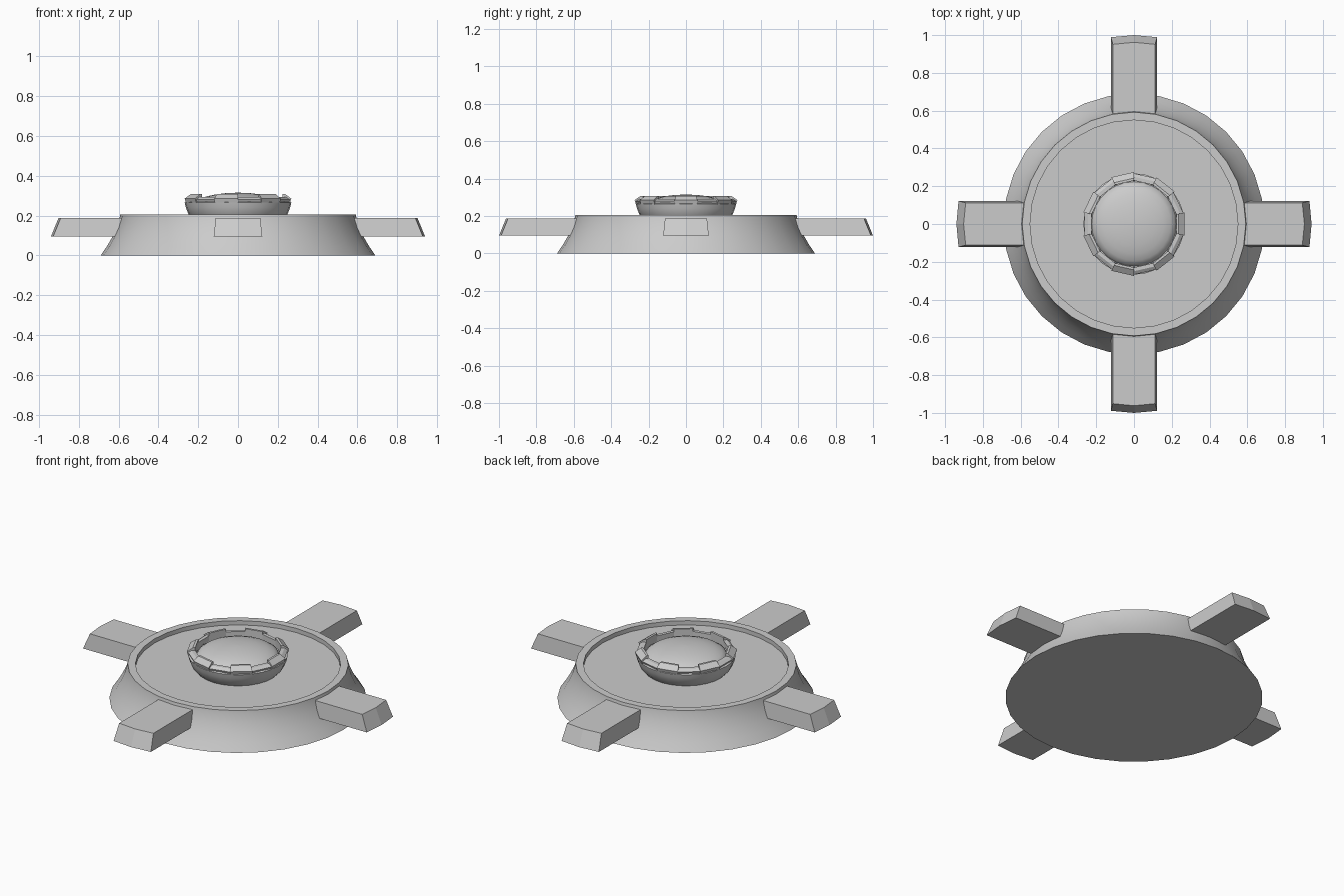
import bpy, math

if "Cube" in bpy.data.objects:
    bpy.data.objects.remove(bpy.data.objects["Cube"])


def make(name, verts, faces, smooth=None):
    me = bpy.data.meshes.new(name)
    me.from_pydata(verts, [], faces)
    ob = bpy.data.objects.new(name, me)
    bpy.context.collection.objects.link(ob)
    bpy.ops.object.select_all(action='DESELECT')
    ob.select_set(True)
    bpy.context.view_layer.objects.active = ob
    bpy.ops.object.mode_set(mode='EDIT')
    bpy.ops.mesh.select_all(action='SELECT')
    bpy.ops.mesh.normals_make_consistent(inside=False)
    bpy.ops.object.mode_set(mode='OBJECT')
    if smooth:
        bpy.ops.object.shade_smooth_by_angle(angle=math.radians(smooth))
    return ob


def lathe(name, profile, n, smooth=30):
    """Revolve (radius, z) points around z, closing both ends with a cap."""
    verts = [(r * math.cos(2 * math.pi * i / n), r * math.sin(2 * math.pi * i / n), z)
             for r, z in profile for i in range(n)]
    faces = [(k * n + i, k * n + (i + 1) % n, (k + 1) * n + (i + 1) % n, (k + 1) * n + i)
             for k in range(len(profile) - 1) for i in range(n)]
    faces.append(tuple(range(n))[::-1])
    faces.append(tuple(range((len(profile) - 1) * n, len(profile) * n)))
    return make(name, verts, faces, smooth)


# Flared base with a shallow recessed top
lathe("base", [(0.69, 0), (0.659, 0.045), (0.632, 0.092), (0.61, 0.14), (0.595, 0.188),
               (0.592, 0.205), (0.55, 0.205), (0.55, 0.18)], 32)

# Central bowl
lathe("bowl", [(0.225, 0.18), (0.248, 0.205), (0.262, 0.24), (0.268, 0.265),
               (0.232, 0.28), (0.228, 0.25)], 28)

# Shallow dome held inside the bowl
dome = [(0.224 * math.cos(t), 0.25 + 0.065 * math.sin(t))
        for t in [math.radians(a) for a in (0, 15, 30, 45, 60, 75, 89)]]
lathe("dome", dome, 28, 40)

# Crenellated ring: alternating tall and low faceted blocks
N = 14
verts, faces = [], []
for i in range(N):
    tall = i % 2 == 0
    zb, zt = (0.26, 0.308) if tall else (0.262, 0.292)
    zm = 0.285 if tall else 0.28
    ro, rt = (0.275, 0.243) if tall else (0.268, 0.25)
    section = [(0.23, zb), (ro - 0.008, zb), (ro, zm), (rt, zt), (0.23, zt)]
    b = len(verts)
    for j in (i, i + 1):
        a = math.pi / 2 + 2 * math.pi * j / N
        verts += [(r * math.cos(a), r * math.sin(a), z) for r, z in section]
    faces += [tuple(range(b, b + 5)), tuple(range(b + 9, b + 4, -1))]
    faces += [(b + k, b + (k + 1) % 5, b + 5 + (k + 1) % 5, b + 5 + k) for k in range(5)]
make("crown_ring", verts, faces)


# Four tapered arms with slightly pointed, sloping ends
def arm(name, length, turn):
    v = []
    for w, z, end in ((0.122, 0.095, length), (0.112, 0.188, length - 0.038)):
        v += [(0.57, -w, z), (end - 0.011, -w, z), (end, 0, z), (end - 0.011, w, z), (0.57, w, z)]
    f = [(4, 3, 2, 1, 0), (5, 6, 7, 8, 9)]
    f += [(k, (k + 1) % 5, 5 + (k + 1) % 5, 5 + k) for k in range(5)]
    c, s = round(math.cos(turn)), round(math.sin(turn))
    make(name, [(x * c - y * s, x * s + y * c, z) for x, y, z in v], f)


for i, side in enumerate(("right", "back", "left", "front")):
    arm(side + "_arm", 1.0 if i % 2 else 0.94, i * math.pi / 2)
